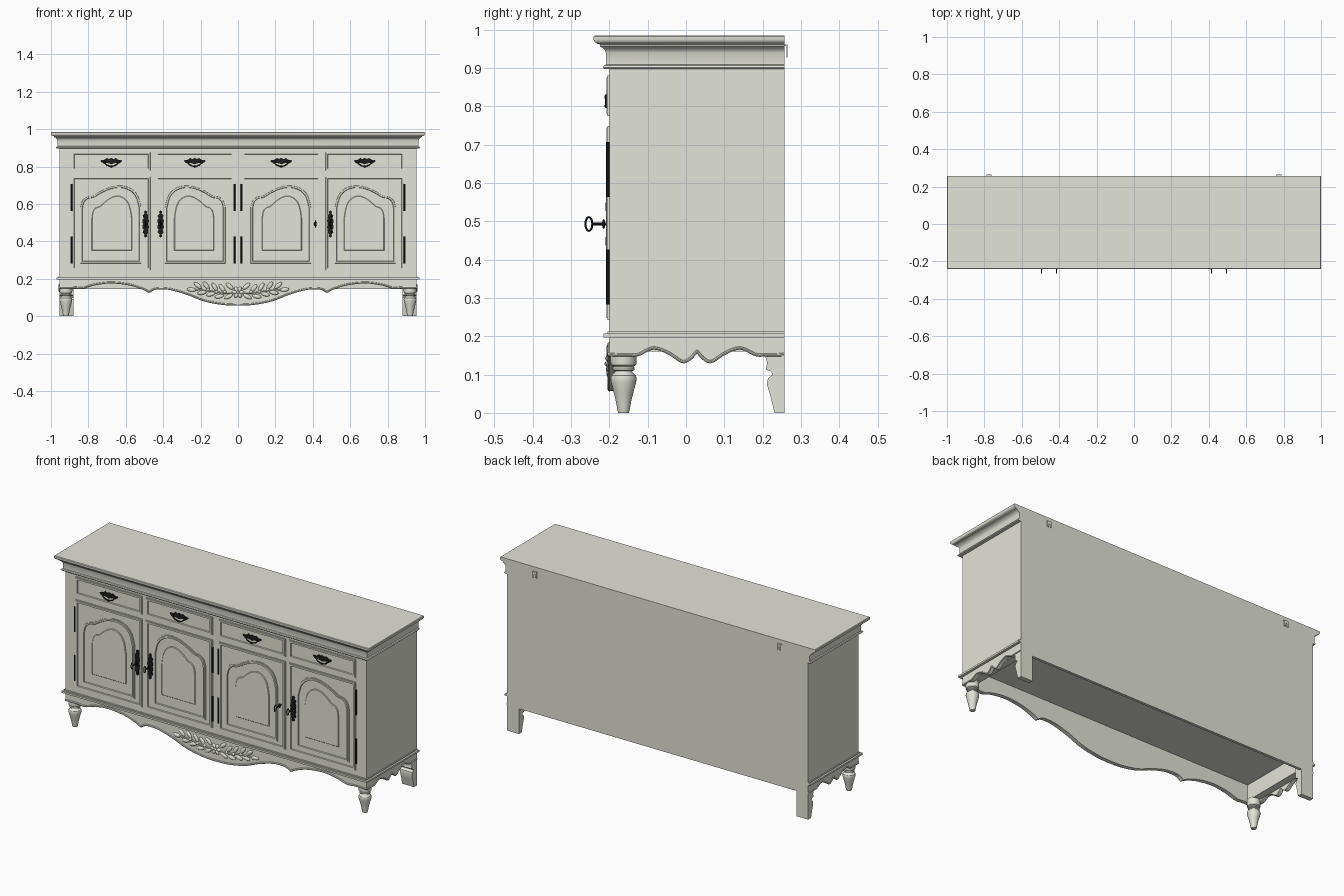
import bpy, bmesh
from math import sin, cos, pi, radians
from mathutils import Vector

cube = bpy.data.objects.get("Cube")
if cube:
    bpy.data.objects.remove(cube, do_unlink=True)


def material(name, rgb):
    m = bpy.data.materials.new(name)
    m.use_nodes = True
    m.diffuse_color = (*rgb, 1)
    m.node_tree.nodes["Principled BSDF"].inputs["Base Color"].default_value = (*rgb, 1)
    return m


PAINT = material("sage_cream_paint", (0.765, 0.77, 0.69))
IRON = material("black_iron", (0.012, 0.012, 0.012))

FRONT, BACK, SIDE, FLOOR = -0.2, 0.257, 0.955, 0.25


def finish(ob, mat):
    ob.data.materials.clear()
    ob.data.materials.append(mat)
    bpy.ops.object.select_all(action='DESELECT')
    ob.select_set(True)
    bpy.context.view_layer.objects.active = ob
    bpy.ops.object.shade_smooth_by_angle(angle=radians(30))
    return ob


def loft(name, loops, mat=PAINT):
    """Skin a stack of equal closed loops and cap both ends."""
    bm = bmesh.new()
    rows = [[bm.verts.new(p) for p in loop] for loop in loops]
    n = len(rows[0])
    for a, b in zip(rows, rows[1:]):
        for i in range(n):
            j = (i + 1) % n
            bm.faces.new((a[i], a[j], b[j], b[i]))
    bm.faces.new(rows[0])
    bm.faces.new(rows[-1])
    bmesh.ops.recalc_face_normals(bm, faces=bm.faces)
    me = bpy.data.meshes.new(name)
    bm.to_mesh(me)
    bm.free()
    ob = bpy.data.objects.new(name, me)
    bpy.context.collection.objects.link(ob)
    return finish(ob, mat)


def prism(name, outline, axis, t0, t1, mat=PAINT):
    put = (lambda a, b, t: (t, a, b)) if axis == 'x' else (lambda a, b, t: (a, t, b))
    return loft(name, [[put(a, b, t) for a, b in outline] for t in (t0, t1)], mat)


def box(name, x0, x1, y0, y1, z0, z1, mat=PAINT):
    return prism(name, [(x0, z0), (x1, z0), (x1, z1), (x0, z1)], 'y', y0, y1, mat)


def smooth(pts, steps=6):
    """Catmull-Rom sampling of an open 2D path."""
    p = [Vector(q) for q in [pts[0], *pts, pts[-1]]]
    out = []
    for a, b, c, d in zip(p, p[1:], p[2:], p[3:]):
        for k in range(steps):
            t = k / steps
            out.append(0.5 * (2 * b + (c - a) * t + (2 * a - 5 * b + 4 * c - d) * t ** 2
                              + (3 * b - a - 3 * c + d) * t ** 3))
    return [tuple(q) for q in out] + [pts[-1]]


def tube(name, path, r, mat=PAINT, closed=False):
    cu = bpy.data.curves.new(name, 'CURVE')
    cu.dimensions = '3D'
    cu.bevel_depth, cu.bevel_resolution, cu.use_fill_caps = r, 2, True
    sp = cu.splines.new('POLY')
    sp.points.add(len(path) - 1)
    for p, co in zip(sp.points, path):
        p.co = (*co, 1)
    sp.use_cyclic_u = closed
    ob = bpy.data.objects.new(name, cu)
    bpy.context.collection.objects.link(ob)
    bpy.ops.object.select_all(action='DESELECT')
    ob.select_set(True)
    bpy.context.view_layer.objects.active = ob
    bpy.ops.object.convert(target='MESH')
    return finish(bpy.context.object, mat)


def blob(name, x, z, sx, sz, angle=0, mat=PAINT, y=FRONT, sy=0.008):
    bpy.ops.mesh.primitive_uv_sphere_add(segments=12, ring_count=8, location=(x, y, z),
                                         rotation=(0, -angle, 0))
    ob = bpy.context.object
    ob.scale = (sx, sy, sz)
    ob.name = name
    return finish(ob, mat)


def moulded(name, outline, profile):
    """Panel on the front face: profile is a list of (inset, y)."""
    xs, zs = zip(*outline)
    cx, cz = (min(xs) + max(xs)) / 2, (min(zs) + max(zs)) / 2
    w, h = (max(xs) - min(xs)) / 2, (max(zs) - min(zs)) / 2
    return loft(name, [[(cx + (x - cx) * (1 - i / w), y, cz + (z - cz) * (1 - i / h))
                        for x, z in outline] for i, y in profile])


def moulding(name, profile):
    """Mitred moulding round front and sides, flush at the back: (offset, z)."""
    return loft(name, [[(-SIDE - o * 1.1, FRONT - o, z), (SIDE + o * 1.1, FRONT - o, z),
                        (SIDE + o * 1.1, BACK, z), (-SIDE - o * 1.1, BACK, z)] for o, z in profile])


# Carcass, cornice top and base moulding (lower rim left hollow under the floor)
box("carcass", -SIDE, SIDE, FRONT, BACK, FLOOR, 0.91)
moulding("cornice_top", [(0, 0.898), (0.014, 0.898), (0.017, 0.902), (0.014, 0.907), (0.009, 0.909),
                         (0.009, 0.94), (0.012, 0.947), (0.018, 0.953), (0.025, 0.957), (0.025, 0.962),
                         (0.033, 0.964), (0.039, 0.969), (0.041, 0.974), (0.041, 0.982), (0.038, 0.985)])
for s, label in ((1, "left"), (-1, "right")):
    box(label + "_base_moulding", s * (SIDE - 0.01), s * (SIDE + 0.015), FRONT - 0.015, BACK, 0.197, 0.207)
    box(label + "_base_fillet", s * (SIDE - 0.01), s * (SIDE + 0.005), FRONT - 0.005, BACK, 0.207, 0.213)
box("front_base_moulding", -SIDE, SIDE, FRONT - 0.015, FRONT + 0.01, 0.197, 0.207)
box("front_base_fillet", -SIDE, SIDE, FRONT - 0.005, FRONT + 0.01, 0.207, 0.213)

# Scalloped aprons with a bead on the lower edge
outer = smooth([(-SIDE, 0.15), (-0.88, 0.15), (-0.83, 0.147), (-0.77, 0.165), (-0.68, 0.176),
                (-0.58, 0.165), (-0.51, 0.143), (-0.475, 0.125)])
inner = smooth([(-0.475, 0.125), (-0.44, 0.143), (-0.37, 0.142), (-0.28, 0.118), (-0.18, 0.08),
                (-0.08, 0.061), (0, 0.057)])
half = outer + inner[1:]
edge = half + [(-x, z) for x, z in reversed(half[:-1])]
prism("front_apron", edge + [(SIDE, FLOOR), (-SIDE, FLOOR)], 'y', FRONT, FRONT + 0.02)
tube("front_apron_bead", [(x, FRONT, z + 0.004) for x, z in edge], 0.005)

scallop = smooth([(FRONT, 0.149), (-0.15, 0.148), (-0.125, 0.149), (-0.085, 0.166), (-0.045, 0.153),
                  (-0.01, 0.131), (0.01, 0.138), (0.0285, 0.158)])
mid = (FRONT + BACK) / 2
edge = scallop + [(2 * mid - y, z) for y, z in reversed(scallop[:-1])]
for s, label in ((1, "left"), (-1, "right")):
    prism(label + "_apron", edge + [(BACK, FLOOR), (FRONT, FLOOR)], 'x', s * SIDE, s * (SIDE - 0.02))
    tube(label + "_apron_bead", [(s * SIDE, y, z + 0.003) for y, z in edge], 0.004)
    box(label + "_inner_rail", s * (SIDE - 0.06), s * (SIDE - 0.02), FRONT + 0.01, BACK - 0.01, 0.16, FLOOR)
box("back_apron", -SIDE, SIDE, BACK - 0.015, BACK, 0.145, FLOOR)

# Turned front legs and shaped bracket back legs
turned = [(0.014, 0), (0.016, 0.008), (0.020, 0.03), (0.026, 0.055), (0.033, 0.08), (0.034, 0.09),
          (0.032, 0.098), (0.024, 0.105), (0.022, 0.109), (0.029, 0.112), (0.029, 0.117), (0.026, 0.121),
          (0.033, 0.125), (0.034, 0.133), (0.034, 0.165)]
bracket = [(BACK, 0), (0.231, 0), (0.22, 0.045), (0.211, 0.075), (0.214, 0.09), (0.226, 0.1),
           (0.222, 0.108), (0.208, 0.113), (0.212, 0.13), (0.206, 0.15), (0.206, 0.19), (BACK, 0.19)]
for s, label in ((1, "left"), (-1, "right")):
    loft(label + "_front_leg", [[(s * 0.92 + r * cos(k * pi / 12), -0.163 + r * sin(k * pi / 12), z)
                                 for k in range(24)] for r, z in turned])
    prism(label + "_back_leg", bracket, 'x', s * SIDE, s * (SIDE - 0.075))

# Hardware shapes
plate = smooth([(0, 0.073), (0.008, 0.066), (0.006, 0.055), (0.016, 0.045), (0.011, 0.03), (0.018, 0.018),
                (0.013, 0)], 3)
plate = plate + [(x, -z) for x, z in reversed(plate[:-1])]
plate = plate + [(-x, z) for x, z in reversed(plate[1:-1])]
wing = smooth([(0, 0.024), (0.014, 0.019), (0.024, 0.024), (0.036, 0.015), (0.058, 0.011), (0.05, 0),
               (0.038, -0.007), (0.028, -0.003), (0.014, -0.005), (0, -0.01)], 3)
wing = wing + [(-x, z) for x, z in reversed(wing[1:-1])]


def key(label, x, z=0.493):
    tube(label + "_key_shaft", [(x, FRONT, z), (x, -0.244, z)], 0.004, IRON)
    blob(label + "_key_collar", x, z, 0.007, 0.013, 0, IRON, -0.215, 0.004)
    tube(label + "_key_ring", [(x, -0.2535 + 0.009 * cos(k * pi / 8), z + 0.018 * sin(k * pi / 8))
                               for k in range(16)], 0.0027, IRON, True)


# Doors and drawers: hinge side, lock side
arch = smooth([(0, 0.585), (0.03, 0.62), (0.1, 0.64), (0.2, 0.647), (0.33, 0.672), (0.5, 0.696),
               (0.68, 0.703), (0.85, 0.684), (0.95, 0.645), (1, 0.585)], 4)
FRAME = [(0, FRONT), (0, -0.2045), (0.004, -0.2045), (0.005, -0.2075), (0.014, -0.2075), (0.016, -0.2015)]
BEAD = [(0, FRONT), (0, -0.2055), (0.005, -0.2055), (0.006, -0.2085), (0.014, -0.2085), (0.016, -0.202)]
FIELD = [(0, FRONT), (0, -0.2045), (0.003, -0.2075)]
bays = [("outer_right", -0.89, -0.465), ("inner_right", -0.02, -0.443),
        ("inner_left", 0.02, 0.443), ("outer_left", 0.89, 0.465)]
for label, hinge, lock in bays:
    d = 1 if lock > hinge else -1
    for part, z0, z1 in (("drawer", 0.775, 0.88), ("door", 0.243, 0.749)):
        moulded(f"{label}_{part}", [(hinge, z0), (lock, z0), (lock, z1), (hinge, z1)], FRAME)

    # Arched moulding and raised field, peak towards the lock
    for part, left, right, base, drop, profile in (("arch", 0.043, 0.048, 0.278, 0, BEAD),
                                                   ("field", 0.108, 0.102, 0.35, 0.06, FIELD)):
        a, b = hinge + d * left, lock - d * right
        shape = [(a + (b - a) * u, z - drop) for u, z in arch] + [(b, base), (a, base)]
        moulded(f"{label}_door_{part}", shape, profile)

    # Hinges
    for z in (0.355, 0.635):
        tube(label + "_hinge", [(hinge - d * 0.001, -0.2035, z - 0.072), (hinge - d * 0.001, -0.2035, z + 0.072)],
             0.0055, IRON)

    # Lock plate and key
    x = lock - d * 0.029
    key(label, x)
    if label != "inner_left":
        prism(label + "_lock_plate", [(x + p, 0.493 + q) for p, q in plate], 'y', FRONT, -0.2085, IRON)
        for q in (-0.045, 0.045):
            blob(label + "_lock_boss", x, 0.493 + q, 0.008, 0.013, 0, IRON, -0.2085, 0.002)

    # Drawer pull
    x = (hinge + lock) / 2
    prism(label + "_pull_plate", [(x + p, 0.822 + q) for p, q in wing], 'y', FRONT, -0.2055, IRON)
    tube(label + "_pull_bail", [(x - 0.036 * cos(k * pi / 10), -0.208, 0.824 - 0.022 * sin(k * pi / 10))
                                for k in range(11)], 0.0032, IRON)
    blob(label + "_pull_drop", x, 0.801, 0.009, 0.005, 0, IRON, -0.208, 0.005)
    for p in (-0.036, 0.036):
        blob(label + "_pull_stud", x + p, 0.825, 0.007, 0.007, 0, IRON, -0.208, 0.005)

# Carved flower and leaf spray
for k in range(6):
    t = k * pi / 3
    blob("carved_petal", 0.018 * cos(t), 0.128 + 0.018 * sin(t), 0.015, 0.01, t, sy=0.009)
blob("carved_flower_heart", 0, 0.128, 0.009, 0.009, sy=0.013)
leaves = [(0.045, 0.16, 0.7), (0.05, 0.106, -0.5), (0.085, 0.15, 0.9), (0.1, 0.106, -0.2), (0.125, 0.157, 1.0),
          (0.145, 0.118, -0.3), (0.17, 0.164, 0.9), (0.192, 0.126, -0.2), (0.215, 0.164, 0.7), (0.248, 0.142, 0.1)]
for s in (1, -1):
    tube("carved_stem", [(s * x, FRONT - 0.002, z) for x, z in
                         smooth([(0.02, 0.125), (0.08, 0.124), (0.15, 0.137), (0.24, 0.143)])], 0.004)
    for x, z, t in leaves:
        blob("carved_leaf", s * x, z, 0.025, 0.011, s * t)
    for x, z in ((0.07, 0.13), (0.115, 0.13), (0.16, 0.142)):
        blob("carved_bud", s * x, z, 0.009, 0.009, sy=0.011)

# Notched wall hooks on the back
for s, label in ((1, "left"), (-1, "right")):
    x = s * 0.775
    box(label + "_hook_top", x - 0.013, x + 0.013, BACK, 0.265, 0.958, 0.961)
    box(label + "_hook_plate", x - 0.013, x + 0.013, 0.2625, 0.265, 0.945, 0.961)
    for t in (-1, 1):
        box(label + "_hook_prong", x + t * 0.004, x + t * 0.013, 0.2625, 0.265, 0.927, 0.945)
